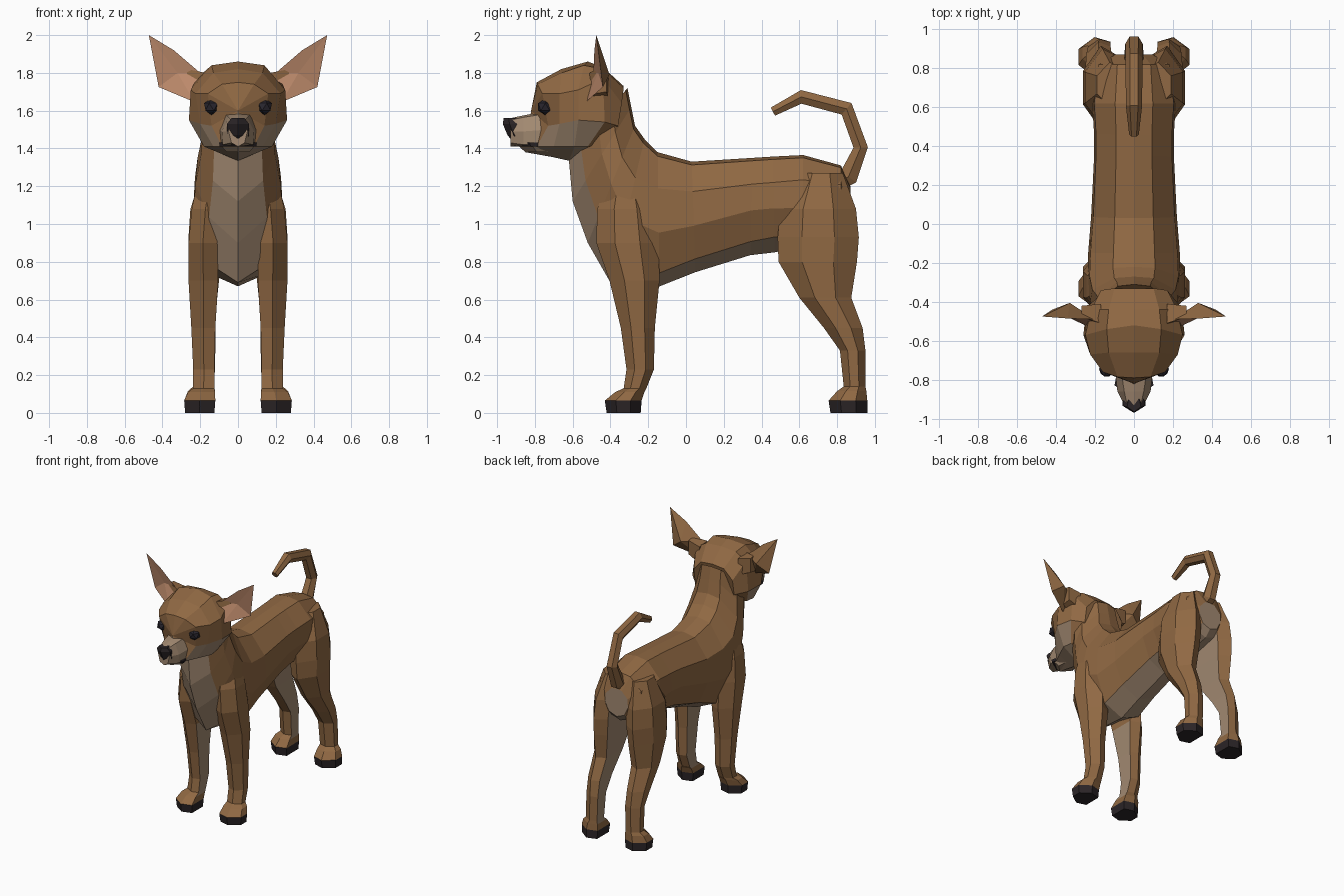
import bpy, bmesh, math
from mathutils import Vector

if "Cube" in bpy.data.objects:
    bpy.data.objects.remove(bpy.data.objects["Cube"])


def material(name, rgb):
    m = bpy.data.materials.new(name)
    m.diffuse_color = (*rgb, 1)
    m.use_nodes = True
    m.node_tree.nodes["Principled BSDF"].inputs["Base Color"].default_value = m.diffuse_color
    return m


BROWN = material("brown fur", (0.28, 0.14, 0.056))
CREAM = material("cream fur", (0.36, 0.25, 0.165))
PINK = material("inner ear pink", (0.52, 0.26, 0.15))
BLACK = material("black claws and nose", (0.024, 0.018, 0.02))
EYE = material("dark eye", (0.022, 0.019, 0.027))


def finish(name, bm, mats, mirror=False):
    bmesh.ops.recalc_face_normals(bm, faces=bm.faces)
    mesh = bpy.data.meshes.new(name)
    bm.to_mesh(mesh)
    bm.free()
    for m in mats:
        mesh.materials.append(m)
    ob = bpy.data.objects.new(name, mesh)
    bpy.context.collection.objects.link(ob)
    if mirror:
        ob.modifiers.new("other_side", 'MIRROR')
    return ob


def loft(name, rings, mats, rule=lambda i, s: 0, end_mats=(0, 0),
         mirror=False, apex=None):
    """Skin closed rings; rule(ring, strip) picks the colour of each face."""
    bm = bmesh.new()
    vs = [[bm.verts.new(p) for p in r] for r in rings]
    n = len(rings[0])
    for i in range(len(vs) - 1):
        for j in range(n):
            k = (j + 1) % n
            f = bm.faces.new((vs[i][j], vs[i][k], vs[i + 1][k], vs[i + 1][j]))
            f.material_index = rule(i, j)
    bm.faces.new(vs[0]).material_index = end_mats[0]
    if apex:
        a = bm.verts.new(apex)
        for j in range(n):
            f = bm.faces.new((vs[-1][j], vs[-1][(j + 1) % n], a))
            f.material_index = rule(len(vs) - 1, j)
    else:
        bm.faces.new(vs[-1]).material_index = end_mats[1]
    return finish(name, bm, mats, mirror)


def whole(half):
    """Complete a half ring running from top centre to bottom centre."""
    return half + [(-x, y, z) for x, y, z in half[-2:0:-1]]


def strip(j, m):
    return j if j < m - 1 else 2 * (m - 1) - 1 - j


# Torso and neck: top y, top z, bottom y, bottom z, half width, side and cream fractions
body = [
    (0.87, 1.20, 0.87, 0.98, 0.10, 0.58, 0.88),
    (0.82, 1.31, 0.82, 0.93, 0.19, 0.58, 0.88),
    (0.62, 1.365, 0.62, 0.88, 0.215, 0.58, 0.88),
    (0.46, 1.357, 0.47, 0.85, 0.205, 0.54, 0.84),
    (0.35, 1.35, 0.34, 0.835, 0.205, 0.54, 0.86),
    (0.03, 1.33, 0.05, 0.745, 0.22, 0.58, 0.88),
    (-0.15, 1.38, -0.14, 0.67, 0.235, 0.60, 0.90),
    (-0.22, 1.45, -0.40, 0.69, 0.24, 0.55, 0.86),
    (-0.27, 1.52, -0.52, 0.90, 0.225, 0.50, 0.78),
    (-0.29, 1.62, -0.60, 1.12, 0.195, 0.50, 0.78),
    (-0.31, 1.72, -0.62, 1.34, 0.185, 0.50, 0.80),
]
rings = []
for ty, tz, by, bz, w, side, edge in body:
    prof = [(0, 0), (0.03, 0.45), (0.27, 0.95), (side, 1), (edge, 0.68), (1, 0)]
    rings.append(whole([(w * f, ty + (by - ty) * t, tz + (bz - tz) * t)
                        for t, f in prof]))
loft("torso", rings, [BROWN, CREAM],
     lambda i, j: int(strip(j, 6) == 4), end_mats=(1, 0))

# Head: half rings from the nape to the face, closed at the bridge of the nose
head = [
    [(0, -.33, 1.73), (.10, -.33, 1.72), (.17, -.34, 1.64), (.17, -.36, 1.52),
     (.12, -.40, 1.43), (0, -.42, 1.40)],
    [(0, -.44, 1.83), (.13, -.44, 1.82), (.22, -.44, 1.77), (.245, -.43, 1.54),
     (.17, -.52, 1.41), (0, -.54, 1.37)],
    [(0, -.52, 1.86), (.14, -.54, 1.84), (.25, -.57, 1.71), (.26, -.57, 1.55),
     (.18, -.59, 1.41), (0, -.62, 1.335)],
    [(0, -.66, 1.82), (.13, -.66, 1.80), (.225, -.67, 1.69), (.20, -.67, 1.53),
     (.13, -.70, 1.41), (0, -.71, 1.355)],
    [(0, -.79, 1.75), (.085, -.785, 1.74), (.16, -.76, 1.69), (.14, -.73, 1.52),
     (.085, -.79, 1.41), (0, -.85, 1.38)],
]
loft("head", [whole(h) for h in head], [BROWN, CREAM],
     lambda i, j: int((i > 0 and strip(j, 6) == 4) or
                      (0 < i < 4 and strip(j, 6) == 3)),
     apex=(0, -.82, 1.60))

# Muzzle: y, then top, upper edge, side and lower edge
muzzle = [
    (-.73, 1.60, .07, 1.585, .10, 1.50, .095, 1.42),
    (-.86, 1.575, .05, 1.565, .085, 1.49, .08, 1.42),
    (-.93, 1.56, .035, 1.55, .05, 1.49, .035, 1.43),
]
loft("muzzle", [whole([(0, y, t), (a, y, az), (b, y, bz), (c, y, cz), (0, y, 1.41)])
                for y, t, a, az, b, bz, c, cz in muzzle], [CREAM])


def box_ring(z, y0, y1, w):
    """Level six-sided ring across the centre line, pointed at the front."""
    ym = y0 + (y1 - y0) * 0.4
    return [(0, y0, z), (w, ym, z), (w * .8, y1, z), (0, y1, z),
            (-w * .8, y1, z), (-w, ym, z)]


# Nose, mouth line and lower jaw
loft("nose", [box_ring(1.56, -.965, -.90, .035), box_ring(1.53, -.97, -.88, .058),
              box_ring(1.47, -.945, -.86, .058), box_ring(1.415, -.90, -.85, .035)],
     [BLACK])
loft("mouth", [box_ring(1.432, -.90, -.72, .10), box_ring(1.41, -.89, -.72, .097)],
     [BLACK])
loft("lower_jaw", [box_ring(1.412, -.885, -.70, .088), box_ring(1.38, -.85, -.70, .06)],
     [CREAM])

# Eyes
bm = bmesh.new()
bmesh.ops.create_icosphere(bm, subdivisions=1, radius=0.044)
bmesh.ops.translate(bm, verts=bm.verts, vec=(0.14, -0.745, 1.62))
finish("eyes", bm, [EYE], mirror=True)

# Ears: one outline with a pink hollow in front and a brown bulge behind
outline = [(.20, -.49, 1.80), (.34, -.485, 1.92), (.472, -.475, 2.0),
           (.42, -.44, 1.725), (.23, -.53, 1.645)]
bm = bmesh.new()
rim = [bm.verts.new(p) for p in outline]
for k, centre in enumerate([(.33, -.405, 1.79), (.32, -.465, 1.80)]):
    c = bm.verts.new(centre)
    for i in range(5):
        bm.faces.new((rim[i], rim[(i + 1) % 5], c)).material_index = k
finish("ears", bm, [BROWN, PINK], mirror=True)

# Ear roots
loft("ear_roots", [[(x, y, z) for y, z in sec] for x, sec in (
    (.17, [(-.51, 1.80), (-.53, 1.65), (-.41, 1.66), (-.41, 1.79)]),
    (.27, [(-.475, 1.82), (-.485, 1.69), (-.42, 1.70), (-.42, 1.81)]))],
    [BROWN], mirror=True)


def legs(name, table, cream_from):
    """Mirrored pair of legs from rows of z, front, back, inner, outer."""
    rs = []
    for z, y0, y1, x0, x1 in table:
        d, xm = y1 - y0, x0 + (x1 - x0) * 0.5
        rs.append([(x0, y0 + .12 * d, z), (xm, y0, z), (x1, y0 + .3 * d, z),
                   (x1, y1 - .3 * d, z), (xm, y1, z), (x0, y1 - .12 * d, z)])
    last = len(rs) - 2

    def rule(i, j):
        if i == last:
            return 2
        return 1 if j == 5 and cream_from <= i < last - 1 else 0
    loft(name, rs, [BROWN, CREAM, BLACK], rule, end_mats=(0, 2), mirror=True)


legs("front_legs", [
    (1.22, -.42, -.22, .08, .215),
    (1.08, -.47, -.17, .10, .245),
    (.90, -.475, -.145, .11, .262),
    (.70, -.405, -.14, .105, .262),
    (.45, -.345, -.165, .12, .247),
    (.23, -.315, -.17, .125, .237),
    (.13, -.33, -.21, .125, .238),
    (.11, -.375, -.22, .122, .265),
    (.065, -.43, -.235, .12, .285),
    (0, -.42, -.24, .125, .28)], 3)

legs("hind_legs", [
    (1.27, .60, .83, .06, .19),
    (1.08, .50, .90, .07, .252),
    (.93, .485, .915, .08, .262),
    (.80, .49, .905, .09, .26),
    (.61, .60, .875, .11, .25),
    (.45, .73, .935, .12, .245),
    (.33, .815, .95, .12, .237),
    (.14, .835, .95, .125, .237),
    (.115, .80, .955, .122, .265),
    (.065, .755, .96, .12, .285),
    (0, .765, .96, .125, .28)], 1)

# Tail: y, z, half thickness and half width along a curled path
path = [(.79, 1.22, .05, .05), (.86, 1.25, .05, .05), (.925, 1.405, .038, .045),
        (.85, 1.61, .04, .043), (.61, 1.673, .036, .042), (.46, 1.595, .024, .025)]
rings = []
for i, (y, z, t, w) in enumerate(path):
    a, b = path[max(i - 1, 0)], path[min(i + 1, len(path) - 1)]
    d = Vector((b[0] - a[0], b[1] - a[1])).normalized()
    ny, nz = -d.y * t, d.x * t
    rings.append([(x * w, y + ny * s, z + nz * s) for x, s in
                  ((.5, 1), (1, 0), (.5, -1), (-.5, -1), (-1, 0), (-.5, 1))])
loft("tail", rings, [BROWN])
